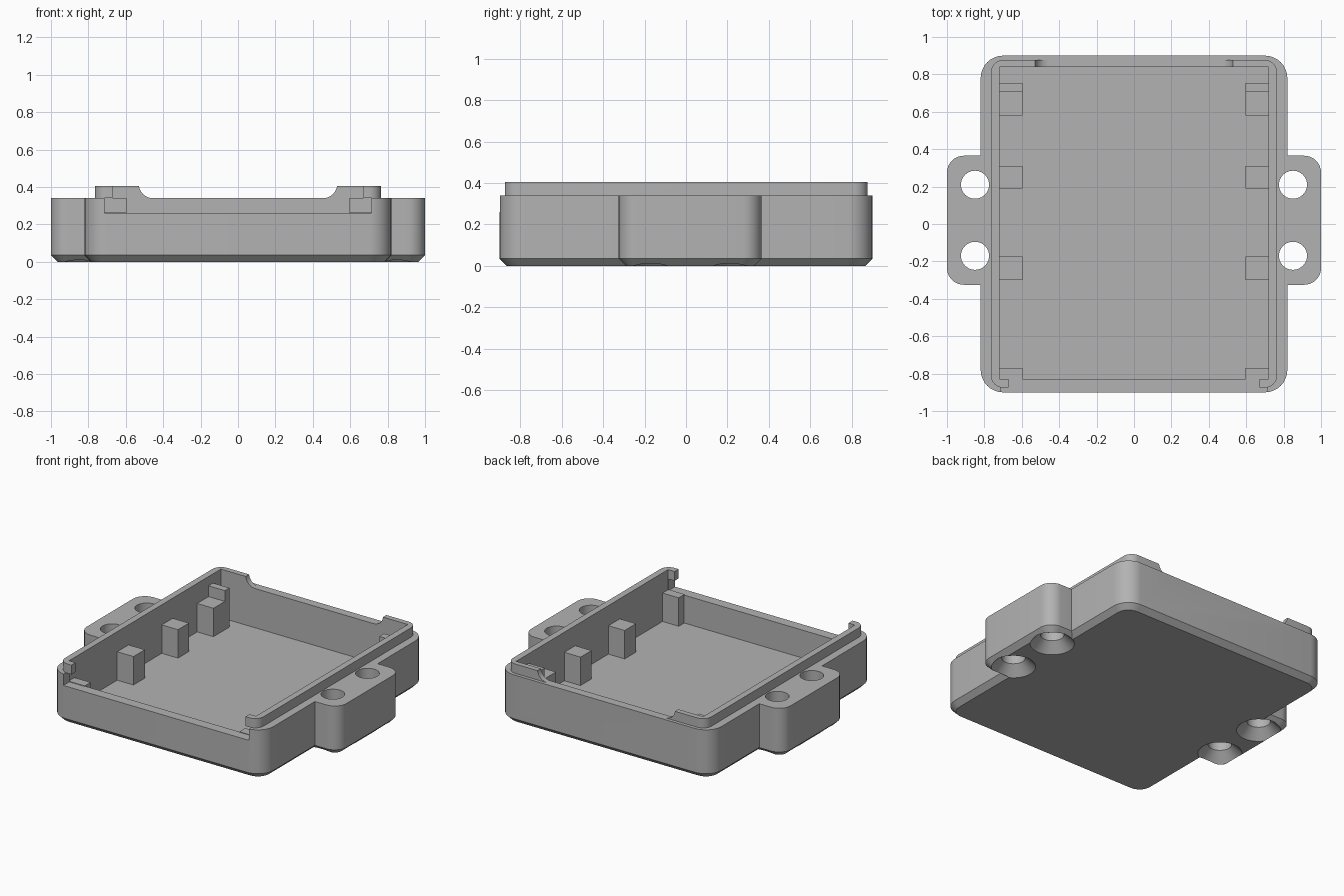
import bpy, bmesh, math

old = bpy.data.objects.get("Cube")
if old:
    bpy.data.objects.remove(old, do_unlink=True)

grey = bpy.data.materials.new("plain grey")
grey.use_nodes = True
grey.diffuse_color = (0.45, 0.45, 0.45, 1)
grey.node_tree.nodes["Principled BSDF"].inputs["Base Color"].default_value = (0.45, 0.45, 0.45, 1)

TOP, RIM, FLOOR, SHELF = 0.34, 0.405, 0.067, 0.265


def rounded_rect(x0, x1, y0, y1, r, steps=8):
    """Counter-clockwise outline with rounded corners."""
    if r == 0:
        return [(x0, y0), (x1, y0), (x1, y1), (x0, y1)]
    centres = [(x1 - r, y1 - r), (x0 + r, y1 - r), (x0 + r, y0 + r), (x1 - r, y0 + r)]
    return [(cx + r * math.cos(a), cy + r * math.sin(a))
            for q, (cx, cy) in enumerate(centres)
            for a in [(q + i / steps) * math.pi / 2 for i in range(steps + 1)]]


def circle(cx, cy, r, n=40):
    return [(cx + r * math.cos(2 * math.pi * i / n), cy + r * math.sin(2 * math.pi * i / n))
            for i in range(n)]


def loft(name, sections):
    """Closed solid through (outline, z) sections, bottom to top."""
    bm = bmesh.new()
    rings = [[bm.verts.new((x, y, z)) for x, y in outline] for outline, z in sections]
    bm.faces.new(rings[0][::-1])
    bm.faces.new(rings[-1])
    for a, b in zip(rings, rings[1:]):
        for i in range(len(a)):
            j = (i + 1) % len(a)
            bm.faces.new((a[i], a[j], b[j], b[i]))
    bmesh.ops.recalc_face_normals(bm, faces=bm.faces)
    mesh = bpy.data.meshes.new(name)
    bm.to_mesh(mesh)
    bm.free()
    obj = bpy.data.objects.new(name, mesh)
    mesh.materials.append(grey)
    bpy.context.collection.objects.link(obj)
    return obj


def box(name, x0, x1, y0, y1, z0, z1):
    outline = rounded_rect(x0, x1, y0, y1, 0)
    return loft(name, [(outline, z0), (outline, z1)])


def chamfered_slab(name, x, y0, y1, r, c=0.035):
    full = rounded_rect(-x, x, y0, y1, r)
    small = rounded_rect(-x + c, x - c, y0 + c, y1 - c, r - c)
    return loft(name, [(small, 0), (full, c), (full, TOP)])


def combine(target, tool, operation):
    mod = target.modifiers.new(operation.lower(), "BOOLEAN")
    mod.operation, mod.solver, mod.object = operation, "EXACT", tool
    bpy.context.view_layer.objects.active = target
    bpy.ops.object.modifier_apply(modifier=mod.name)
    bpy.data.objects.remove(tool, do_unlink=True)


# Tray body, mounting ears and raised lip
tray = chamfered_slab("tray", 0.82, -0.9, 0.9, 0.12)
combine(tray, chamfered_slab("ears", 1.0, -0.325, 0.365, 0.09), "UNION")
lip = rounded_rect(-0.765, 0.765, -0.875, 0.877, 0.065)
combine(tray, loft("lip", [(lip, 0.2), (lip, RIM)]), "UNION")

# Inner cavity
combine(tray, box("cavity", -0.72, 0.72, -0.83, 0.84, FLOOR, 0.6), "DIFFERENCE")

# Front opening: wide slot under two overhanging lip ends
combine(tray, box("front_slot", -0.715, 0.715, -1, -0.8, SHELF - 0.004, TOP), "DIFFERENCE")
combine(tray, box("front_gap", -0.67, 0.67, -1, -0.8, 0.3, 0.6), "DIFFERENCE")

# Back notch with rounded lower corners, drawn flat and stood upright
notch = rounded_rect(-0.53, 0.53, TOP, 0.6, 0.075)
back_notch = loft("back_notch", [(notch, -1.0), (notch, -0.8)])
for v in back_notch.data.vertices:
    x, y, z = v.co
    v.co = (x, -z, y)
back_notch.data.update()
combine(tray, back_notch, "DIFFERENCE")

# Countersunk screw holes
for x in (-0.85, 0.85):
    for y in (-0.17, 0.21):
        hole = loft("hole", [(circle(x, y, 0.15), -0.01), (circle(x, y, 0.075), 0.065),
                             (circle(x, y, 0.075), 0.5)])
        combine(tray, hole, "DIFFERENCE")

# Board supports along both side walls, with a stop at the back
supports = [("front_support", -0.835, -0.77, SHELF), ("middle_support", -0.3, -0.175, SHELF),
            ("rear_support", 0.19, 0.31, SHELF), ("back_support", 0.58, 0.71, SHELF),
            ("back_stop", 0.705, 0.755, TOP)]
for side, s in (("left", 1), ("right", -1)):
    for name, y0, y1, z in supports:
        x0, x1 = sorted((s * 0.595, s * 0.725))
        combine(tray, box(side + "_" + name, x0, x1, y0, y1, FLOOR - 0.02, z), "UNION")

# Smooth round corners, crisp edges
bpy.ops.object.select_all(action="DESELECT")
tray.select_set(True)
bpy.context.view_layer.objects.active = tray
bpy.ops.object.shade_smooth_by_angle(angle=math.radians(30))
